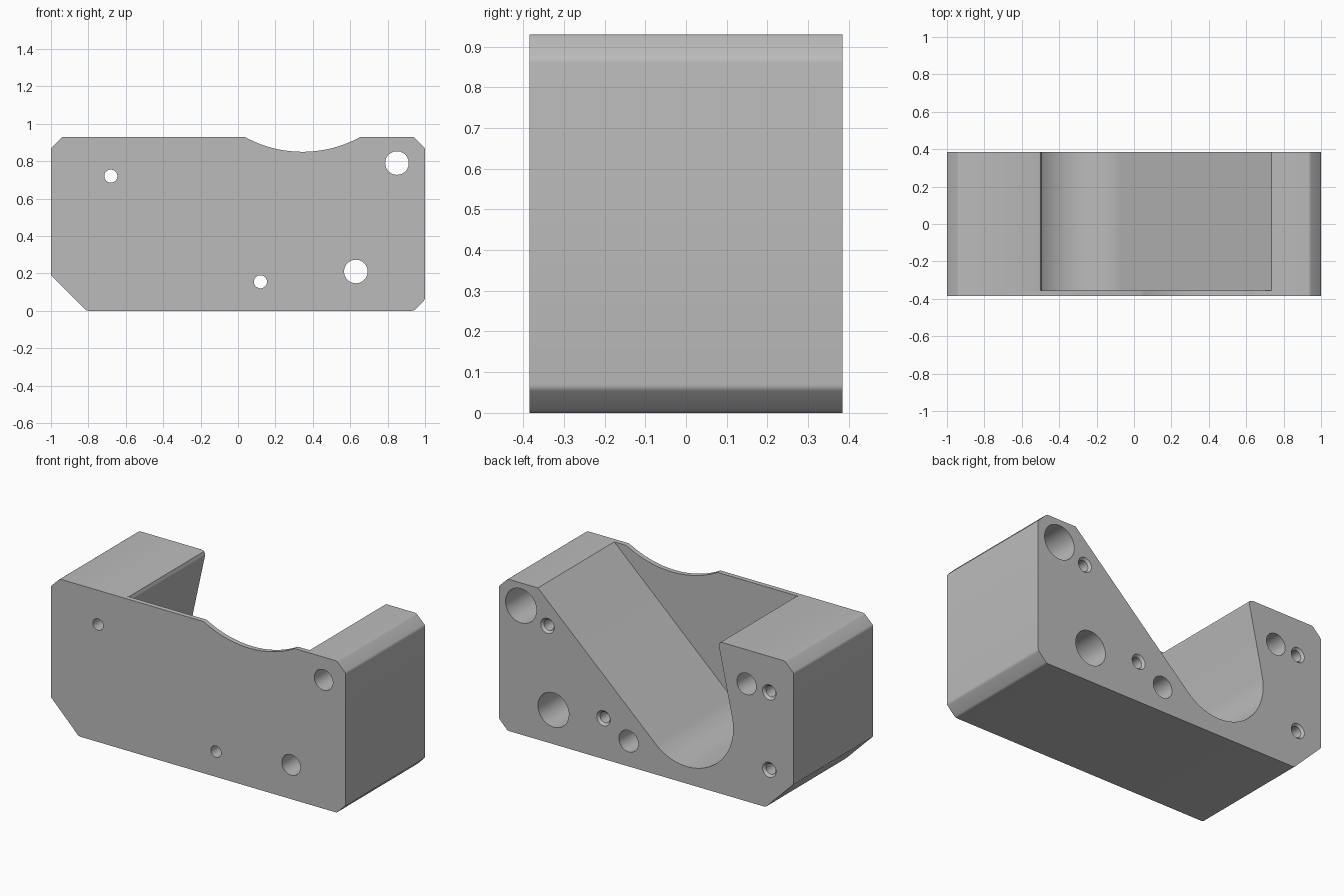
import bpy, bmesh
from math import sin, cos, tau, radians
from mathutils import Vector

if "Cube" in bpy.data.objects:
    bpy.data.objects.remove(bpy.data.objects["Cube"])

BACK, FRONT, FLOOR = 0.385, -0.385, -0.355
TOP = 0.93

grey = bpy.data.materials.new("machined grey")
grey.use_nodes = True
colour = (0.5, 0.5, 0.5, 1)
grey.diffuse_color = colour
grey.node_tree.nodes["Principled BSDF"].inputs["Base Color"].default_value = colour


def loft(name, rings):
    """Closed solid through a list of rings of equal point count."""
    bm = bmesh.new()
    loops = [[bm.verts.new(p) for p in ring] for ring in rings]
    n = len(loops[0])
    for a, b in zip(loops, loops[1:]):
        for i in range(n):
            j = (i + 1) % n
            bm.faces.new((a[i], a[j], b[j], b[i]))
    bm.faces.new(loops[0])
    bm.faces.new(loops[-1])
    bmesh.ops.recalc_face_normals(bm, faces=bm.faces)
    mesh = bpy.data.meshes.new(name)
    bm.to_mesh(mesh)
    bm.free()
    mesh.materials.append(grey)
    ob = bpy.data.objects.new(name, mesh)
    bpy.context.collection.objects.link(ob)
    return ob


def prism(name, outline, y0, y1):
    return loft(name, [[(x, y, z) for x, z in outline] for y in (y0, y1)])


def lathe(name, x, z, steps, sides=40):
    """Round cutter along y; steps are (y, radius) pairs."""
    return loft(name, [[(x + r * cos(tau * i / sides), y, z + r * sin(tau * i / sides))
                        for i in range(sides)] for y, r in steps])


def soften(outline, size):
    """Round every corner of an outline by a small amount."""
    pts = [Vector(p) for p in outline]
    out = []
    for i, p in enumerate(pts):
        a = p + (pts[i - 1] - p).normalized() * size
        b = p + (pts[(i + 1) % len(pts)] - p).normalized() * size
        for t in (0, 0.33, 0.67, 1):
            out.append(a * (1 - t) ** 2 + p * 2 * t * (1 - t) + b * t * t)
    return out


# Main block with chamfered corners
block = prism("block", soften([(-0.81, 0), (0.94, 0), (1, 0.06), (1, 0.87), (0.94, TOP),
                               (-0.94, TOP), (-1, 0.87), (-1, 0.19)], 0.01), FRONT, BACK)

# Slanted pocket: steep wall, round bottom, long ramp, open at the back
cx, cz, r = -0.275, 0.42, 0.315
arc = [(cx + r * cos(radians(168 + 145 * i / 40)), cz + r * sin(radians(168 + 145 * i / 40)))
       for i in range(41)]
pocket = [(-0.515, 1.1), (-0.515, TOP), (-0.499, 0.924), (-0.492, 0.905)] + arc + [(0.735, TOP), (0.735, 1.1)]
cutters = [prism("pocket_cutter", pocket, FLOOR, 0.6)]

# Shallow round notch in the front plate
cutters.append(lathe("notch_cutter", 0.345, 1.49, [(-0.6, 0.64), (-0.3, 0.64)], 160))

# Through holes, wider from the back
for x, z, small, wide in [(0.85, 0.79, 0.063, 0.105), (0.63, 0.21, 0.063, 0.105),
                          (0.12, 0.155, 0.035, 0.066), (-0.68, 0.72, 0.035, 0.066)]:
    cutters.append(lathe("hole_cutter", x, z, [(-0.6, small), (-0.2, small), (-0.2, wide), (0.6, wide)]))

# Countersunk blind screw holes in the back
for x, z in [(0.67, 0.715), (0.29, 0.25), (-0.835, 0.71), (-0.835, 0.235)]:
    cutters.append(lathe("screw_hole_cutter", x, z, [(0.08, 0.033), (BACK - 0.014, 0.033),
                                                     (BACK, 0.046), (0.5, 0.046)]))

bpy.context.view_layer.objects.active = block
for cutter in cutters:
    cutter.hide_render = True
    mod = block.modifiers.new("cut", "BOOLEAN")
    mod.operation, mod.solver, mod.object = "DIFFERENCE", "EXACT", cutter
    bpy.ops.object.modifier_apply(modifier=mod.name)
    bpy.data.objects.remove(cutter)

bpy.ops.object.select_all(action="DESELECT")
block.select_set(True)
bpy.ops.object.shade_smooth_by_angle(angle=radians(30))
